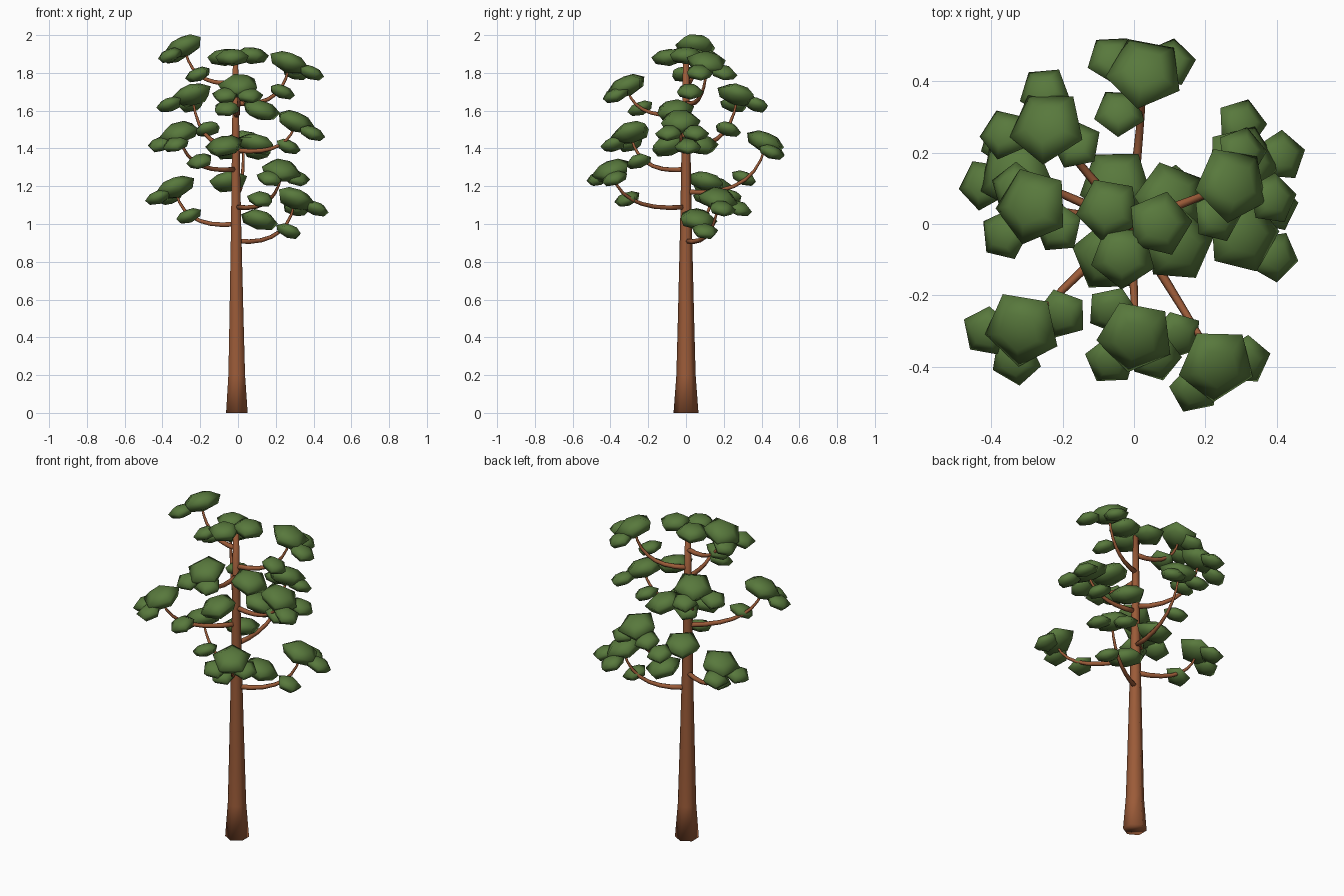
import bpy, bmesh, math, random
from mathutils import Vector, Matrix

if "Cube" in bpy.data.objects:
    bpy.data.objects.remove(bpy.data.objects["Cube"])

random.seed(4)


def material(name, rgb):
    m = bpy.data.materials.new(name)
    m.diffuse_color = (*rgb, 1)
    m.use_nodes = True
    m.node_tree.nodes["Principled BSDF"].inputs["Base Color"].default_value = m.diffuse_color
    return m


BARK = material("brown bark", (0.33, 0.105, 0.04))
LEAF = material("leaf green", (0.098, 0.19, 0.046))


def finish(bm, name, mat):
    bmesh.ops.recalc_face_normals(bm, faces=bm.faces)
    me = bpy.data.meshes.new(name)
    bm.to_mesh(me)
    bm.free()
    for p in me.polygons:
        p.use_smooth = True
    me.materials.append(mat)
    ob = bpy.data.objects.new(name, me)
    bpy.context.collection.objects.link(ob)
    return ob


def loft(bm, rings):
    """Skin a list of vertex rings; a ring of one vertex is a tip."""
    rings = [[bm.verts.new(c) for c in r] for r in rings]
    for a, b in zip(rings, rings[1:]):
        n = max(len(a), len(b))
        for i in range(n):
            j = (i + 1) % n
            q = [a[i % len(a)], a[j % len(a)], b[j % len(b)], b[i % len(b)]]
            q = list(dict.fromkeys(q))
            bm.faces.new(q)
    for r in (rings[0], rings[-1]):
        if len(r) > 2:
            bm.faces.new(r)


def tube(name, pts, radii, sides):
    bm = bmesh.new()
    rings = []
    for k, p in enumerate(pts):
        d = pts[min(k + 1, len(pts) - 1)] - pts[max(k - 1, 0)]
        rot = d.to_track_quat('Z', 'Y').to_matrix()
        rings.append([p + rot @ Vector((math.cos(t) * radii[k], math.sin(t) * radii[k], 0))
                      for t in (math.tau * i / sides for i in range(sides))])
    loft(bm, rings)
    return finish(bm, name, BARK)


def puff(bm, centre, r, tilt):
    """Squashed five-sided leaf clump leaning outwards from the trunk."""
    x, y, z = centre
    out = math.atan2(y, x)
    lean = Matrix.Rotation(out, 3, 'Z') @ Matrix.Rotation(tilt, 3, 'Y')
    turn = random.uniform(0, math.tau)
    rings = []
    for rad, h in ((0, -0.5), (0.82, -0.3), (1.06, 0.12), (0.55, 0.46), (0, 0.52)):
        n = 5 if rad else 1
        rings.append([Vector(centre) + lean @ Vector((
            r * rad * math.cos(turn + math.tau * i / n),
            r * rad * math.sin(turn + math.tau * i / n), r * h)) for i in range(n)])
    loft(bm, rings)


# Trunk, flared at the base
prof = [(0, .066), (.2, .051), (.5, .043), (1.0, .031), (1.5, .022), (1.87, .016)]
tube("trunk", [Vector((-.006 - .004 * z, 0, z)) for z, r in prof],
     [r for z, r in prof], 6)

# Branches: start height, big clump at the tip, then smaller clumps
branches = [
    (1.74, (-.28, .05, 1.94), [(-.36, -.03, 1.89), (-.33, .10, 1.89), (-.21, -.01, 1.79)]),
    (1.63, (.27, .11, 1.85), [(.385, .07, 1.80), (.30, .20, 1.80), (.23, .02, 1.70)]),
    (1.57, (.005, -.31, 1.73), [(.06, -.37, 1.68), (-.065, -.38, 1.68), (-.06, -.24, 1.61)]),
    (1.41, (-.24, .27, 1.68), [(-.36, .25, 1.63), (-.25, .37, 1.63), (-.16, .22, 1.50)]),
    (1.38, (.30, -.03, 1.54), [(.39, -.09, 1.48), (.39, .05, 1.48), (.26, .01, 1.41)]),
    (1.28, (-.31, -.29, 1.48), [(-.41, -.30, 1.42), (-.33, -.38, 1.42), (-.20, -.25, 1.33)]),
    (1.16, (.03, .42, 1.43), [(-.06, .46, 1.38), (.10, .45, 1.38), (-.04, .31, 1.24)]),
    (1.08, (.23, -.39, 1.28), [(.31, -.38, 1.24), (.17, -.46, 1.24), (.12, -.31, 1.13)]),
    (.99, (-.33, .14, 1.19), [(-.42, .11, 1.14), (-.36, .23, 1.14), (-.26, .06, 1.04)]),
    (.90, (.30, .17, 1.13), [(.41, .19, 1.08), (.30, .28, 1.08), (.27, .10, .96)]),
]
for k, (z0, tip, small) in enumerate(branches, 1):
    a = Vector((-.01, 0, z0 + .01))
    b = Vector((tip[0] * .85, tip[1] * .85, z0 - .02))
    c = Vector((tip[0], tip[1], tip[2] - .02))
    ts = [i / 7 for i in range(8)]
    tube(f"branch_{k}", [a * (1 - t) ** 2 + b * 2 * t * (1 - t) + c * t * t for t in ts],
         [.015 - .009 * t for t in ts], 6)
    bm = bmesh.new()
    puff(bm, tip, .105, .38)
    for s in small:
        puff(bm, s, .07, .38)
    finish(bm, f"branch_leaves_{k}", LEAF)

# Leaf clumps close to the trunk
bm = bmesh.new()
for c in [(.12, -.06, 1.60), (-.07, -.09, 1.41), (.10, .07, 1.42),
          (-.05, .11, 1.22), (.11, .06, 1.02)]:
    puff(bm, c, .10, .3)
finish(bm, "inner_leaves", LEAF)

# Crown at the very top
bm = bmesh.new()
for c in [(-.07, .04, 1.88), (.07, .0, 1.89), (-.03, -.09, 1.88)]:
    puff(bm, c, .088, .1)
finish(bm, "crown_leaves", LEAF)
